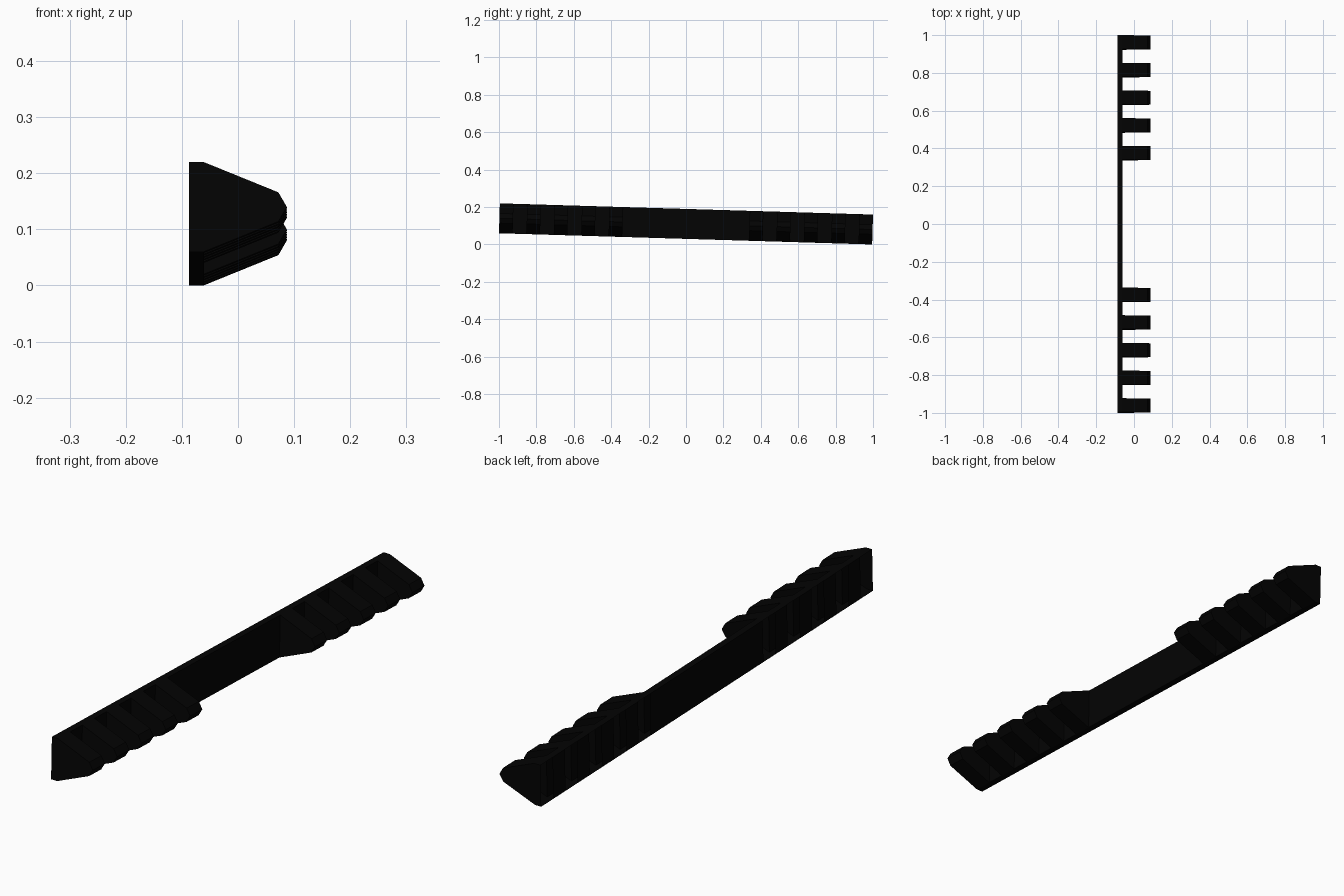
import bpy
import bmesh
import math
from mathutils import Matrix, Vector

if "Cube" in bpy.data.objects:
    bpy.data.objects.remove(bpy.data.objects["Cube"])

black = bpy.data.materials.new("matte_black")
black.diffuse_color = (0.001, 0.001, 0.001, 1)
black.use_nodes = True
black.node_tree.nodes["Principled BSDF"].inputs["Base Color"].default_value = black.diffuse_color

# The whole rail tips down slightly toward the back
TILT = math.atan(0.03)
PLACE = Matrix.Translation((0, 0, 0.11)) @ Matrix.Rotation(-TILT, 4, 'X')
HALF = (2 - 0.16 * math.sin(TILT)) / (2 * math.cos(TILT))
WIDTH, PITCH = 0.073, 0.1465

# Cross-section (x, z): flat strip first, then the tapered tooth nose
STRIP = [(-0.061, 0.08), (-0.087, 0.08), (-0.087, -0.08), (-0.061, -0.08)]
NOSE = [(0.072, -0.026), (0.087, 0), (0.072, 0.026)]

# Edges of the teeth along the rail, five teeth at each end
cuts = []
for i in range(5):
    cuts += [HALF - i * PITCH, HALF - i * PITCH - WIDTH]
cuts = sorted(cuts + [-c for c in cuts])

bm = bmesh.new()


def ring(profile, y):
    return [bm.verts.new(PLACE @ Vector((x, y, z))) for x, z in profile]


strips = [ring(STRIP, y) for y in cuts]
noses = [ring(NOSE, y) for y in cuts]

for k in range(len(cuts) - 1):
    a, b = strips[k], strips[k + 1]
    is_tooth = k % 2 == 0
    # Strip top, back and bottom; the teeth are hollow and open at the back
    for i in ((0, 2) if is_tooth else (0, 1, 2)):
        bm.faces.new((a[i], a[i + 1], b[i + 1], b[i]))
    if is_tooth:
        # Tooth: tapered skin and end walls
        ta = [a[3]] + noses[k] + [a[0]]
        tb = [b[3]] + noses[k + 1] + [b[0]]
        for i in range(4):
            bm.faces.new((ta[i], ta[i + 1], tb[i + 1], tb[i]))
        bm.faces.new(ta)
        bm.faces.new(tb)
    else:
        # Gap: strip front face
        bm.faces.new((a[3], a[0], b[0], b[3]))

# Strip ends
bm.faces.new(strips[0])
bm.faces.new(strips[-1])
bmesh.ops.recalc_face_normals(bm, faces=bm.faces)

mesh = bpy.data.meshes.new("toothed_rail")
bm.to_mesh(mesh)
bm.free()
mesh.materials.append(black)
rail = bpy.data.objects.new("toothed_rail", mesh)
bpy.context.collection.objects.link(rail)
